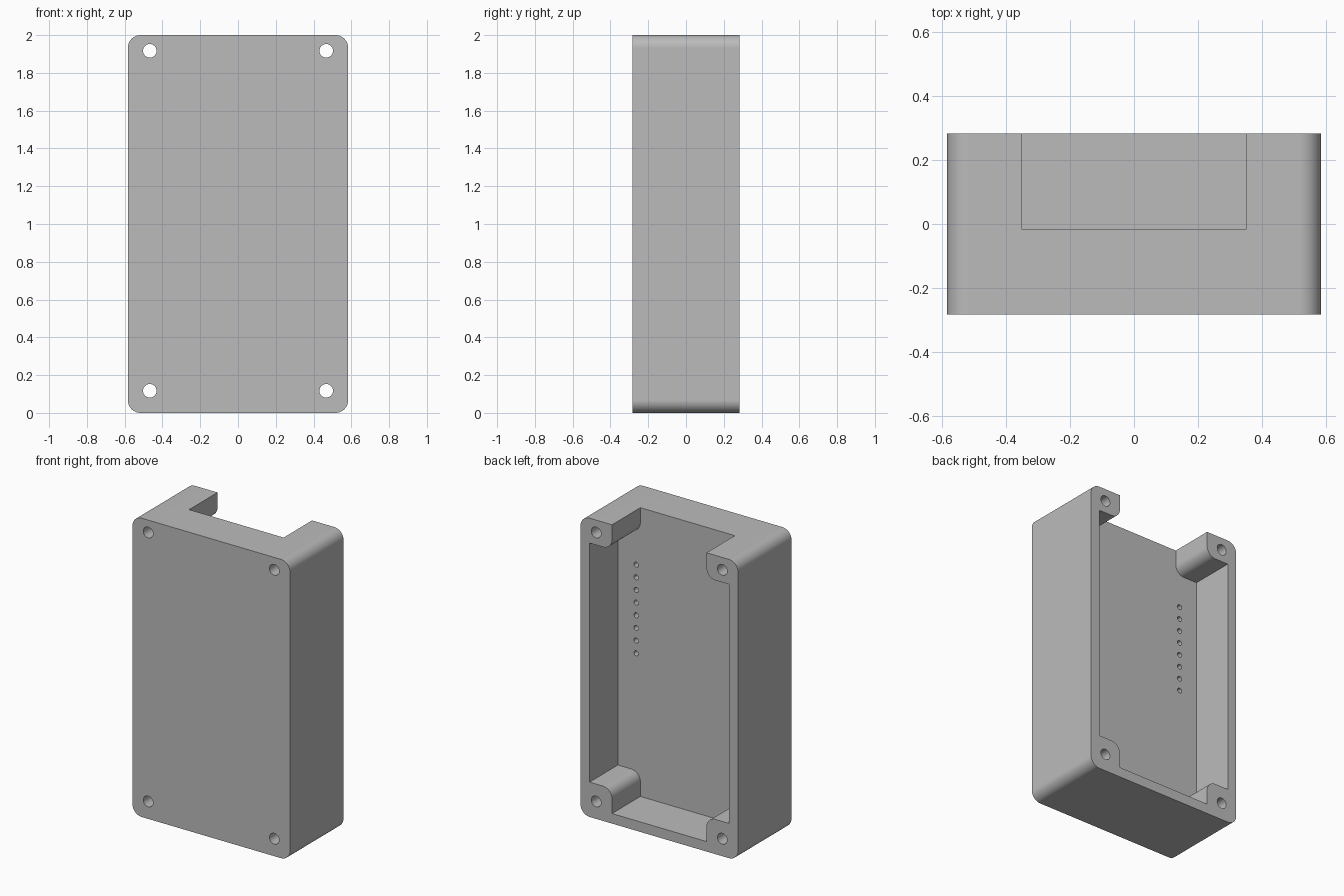
import bpy
import bmesh
import math
from mathutils import Vector

cube = bpy.data.objects.get("Cube")
if cube:
    bpy.data.objects.remove(cube, do_unlink=True)

# Main dimensions
HALF_W, HALF_D, HEIGHT = 0.583, 0.283, 2.0
WALL, ROUND = 0.067, 0.067
FLOOR_Y = HALF_D - 0.3
POST_X = 0.35
POST_LOW, POST_HIGH = 0.233, 1.833

grey = bpy.data.materials.new("grey_plastic")
grey.use_nodes = True
grey.diffuse_color = (0.5, 0.5, 0.5, 1)
grey.node_tree.nodes["Principled BSDF"].inputs["Base Color"].default_value = (0.5, 0.5, 0.5, 1)


def rounded(corners, steps=10):
    """Outline in x, z from right-angle corners given as (x, z, radius)."""
    points = []
    for i, (x, z, r) in enumerate(corners):
        p = Vector((x, z))
        if r == 0:
            points.append(p)
            continue
        before = (Vector(corners[i - 1][:2]) - p).normalized() * r
        after = (Vector(corners[(i + 1) % len(corners)][:2]) - p).normalized() * r
        for k in range(steps + 1):
            t = math.pi / 2 * k / steps
            points.append(p + before * (1 - math.sin(t)) + after * (1 - math.cos(t)))
    return points


def circle(x, z, r, sides):
    turns = [2 * math.pi * k / sides for k in range(sides)]
    return [Vector((x + r * math.cos(t), z + r * math.sin(t))) for t in turns]


def prisms(name, outlines, y0, y1):
    """One object made of outlines extruded from y0 to y1."""
    bm = bmesh.new()
    for outline in outlines:
        face = bm.faces.new([bm.verts.new((p.x, y0, p.y)) for p in outline])
        out = bmesh.ops.extrude_face_region(bm, geom=[face])
        verts = [g for g in out["geom"] if isinstance(g, bmesh.types.BMVert)]
        bmesh.ops.translate(bm, verts=verts, vec=(0, y1 - y0, 0))
    bmesh.ops.recalc_face_normals(bm, faces=bm.faces)
    mesh = bpy.data.meshes.new(name)
    bm.to_mesh(mesh)
    bm.free()
    mesh.materials.append(grey)
    obj = bpy.data.objects.new(name, mesh)
    bpy.context.collection.objects.link(obj)
    return obj


# Outer block with rounded upright corners
case = prisms("case_body", [rounded([
    (-HALF_W, 0, ROUND), (HALF_W, 0, ROUND),
    (HALF_W, HEIGHT, ROUND), (-HALF_W, HEIGHT, ROUND)])], -HALF_D, HALF_D)

# Pocket open at the back and top, leaving four screw posts
inner = HALF_W - WALL
half = [(POST_X, HEIGHT + 0.1, 0), (POST_X, POST_HIGH, ROUND), (inner, POST_HIGH, 0),
        (inner, POST_LOW, 0), (POST_X, POST_LOW, ROUND), (POST_X, WALL, 0)]
mirrored = [(-x, z, r) for x, z, r in reversed(half)]
pocket = prisms("pocket_cutter", [rounded(half + mirrored)], FLOOR_Y, HALF_D + 0.1)

# Screw holes through the posts
screws = prisms("screw_hole_cutter", [circle(x, z, 0.036, 32)
                for x in (-0.467, 0.467) for z in (0.117, 1.917)], -0.5, 0.5)

# Two rows of blind pin holes in the pocket floor
pins = prisms("pin_hole_cutter", [circle(side * 0.381, 1.61 - i * 0.0847, 0.017, 16)
              for side in (-1, 1) for i in range(8)], FLOOR_Y - 0.1, FLOOR_Y + 0.05)

cutters = [pocket, screws, pins]
for cutter in cutters:
    mod = case.modifiers.new(cutter.name, "BOOLEAN")
    mod.operation = "DIFFERENCE"
    mod.solver = "EXACT"
    mod.object = cutter
    cutter.hide_render = True

# Bake the cuts and drop the cutters
graph = bpy.context.evaluated_depsgraph_get()
cut_mesh = bpy.data.meshes.new_from_object(case.evaluated_get(graph))
case.modifiers.clear()
case.data = cut_mesh
for cutter in cutters:
    bpy.data.objects.remove(cutter, do_unlink=True)

# Smooth the rounded surfaces, keep hard edges and flat sides
for obj in bpy.context.selected_objects:
    obj.select_set(False)
case.select_set(True)
bpy.context.view_layer.objects.active = case
bpy.ops.object.shade_smooth_by_angle(angle=math.radians(30))
flat = case.modifiers.new("flat_sides", "WEIGHTED_NORMAL")
flat.keep_sharp = True
